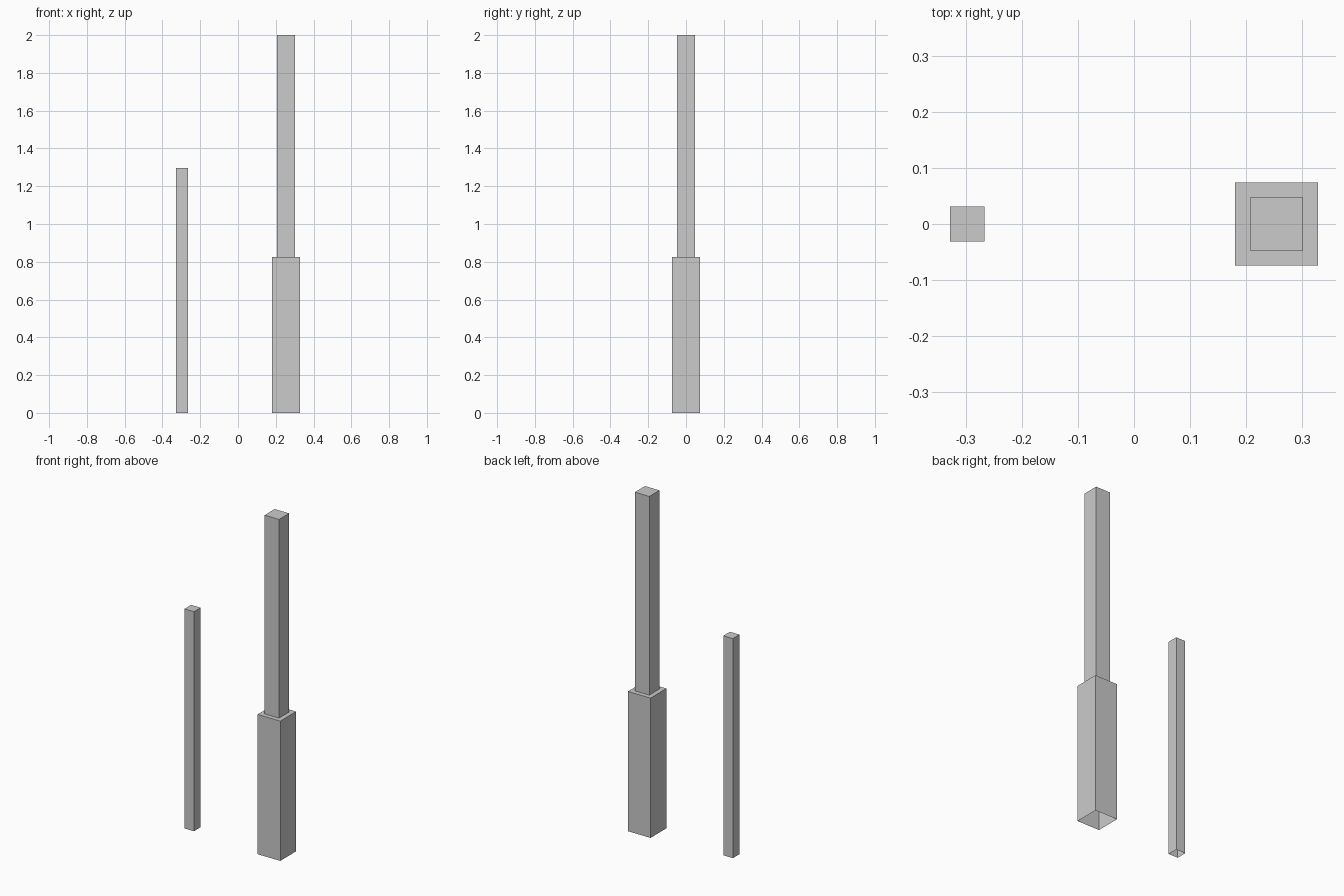
import bpy, bmesh

if "Cube" in bpy.data.objects:
    bpy.data.objects.remove(bpy.data.objects["Cube"])


def open_post(name, x, width, height, tip_width=None, tip_height=None):
    """Square post with an open bottom, optionally stepping in to a thinner shaft."""
    bm = bmesh.new()
    bmesh.ops.create_cube(bm, size=1)
    for v in bm.verts:
        v.co.x = x + v.co.x * width
        v.co.y *= width
        v.co.z = (v.co.z + 0.5) * height
    bm.normal_update()
    bottom = [f for f in bm.faces if f.normal.z < -0.9]
    bmesh.ops.delete(bm, geom=bottom, context='FACES_ONLY')

    # Shoulder ring, then the upper shaft
    if tip_width:
        top = [f for f in bm.faces if f.normal.z > 0.9]
        bmesh.ops.inset_region(bm, faces=top, thickness=(width - tip_width) / 2)
        ext = bmesh.ops.extrude_face_region(bm, geom=top)
        bmesh.ops.delete(bm, geom=top, context='FACES_ONLY')
        for v in ext['geom']:
            if isinstance(v, bmesh.types.BMVert):
                v.co.z = tip_height

    bmesh.ops.recalc_face_normals(bm, faces=bm.faces)
    mesh = bpy.data.meshes.new(name)
    bm.to_mesh(mesh)
    bm.free()
    obj = bpy.data.objects.new(name, mesh)
    bpy.context.collection.objects.link(obj)
    return obj


# Plain thin post on the left
open_post("thin_post", -0.297, 0.062, 1.297)
# Stepped post on the right: thick base with a thinner shaft
open_post("stepped_post", 0.254, 0.148, 0.826, 0.072, 2.0)
